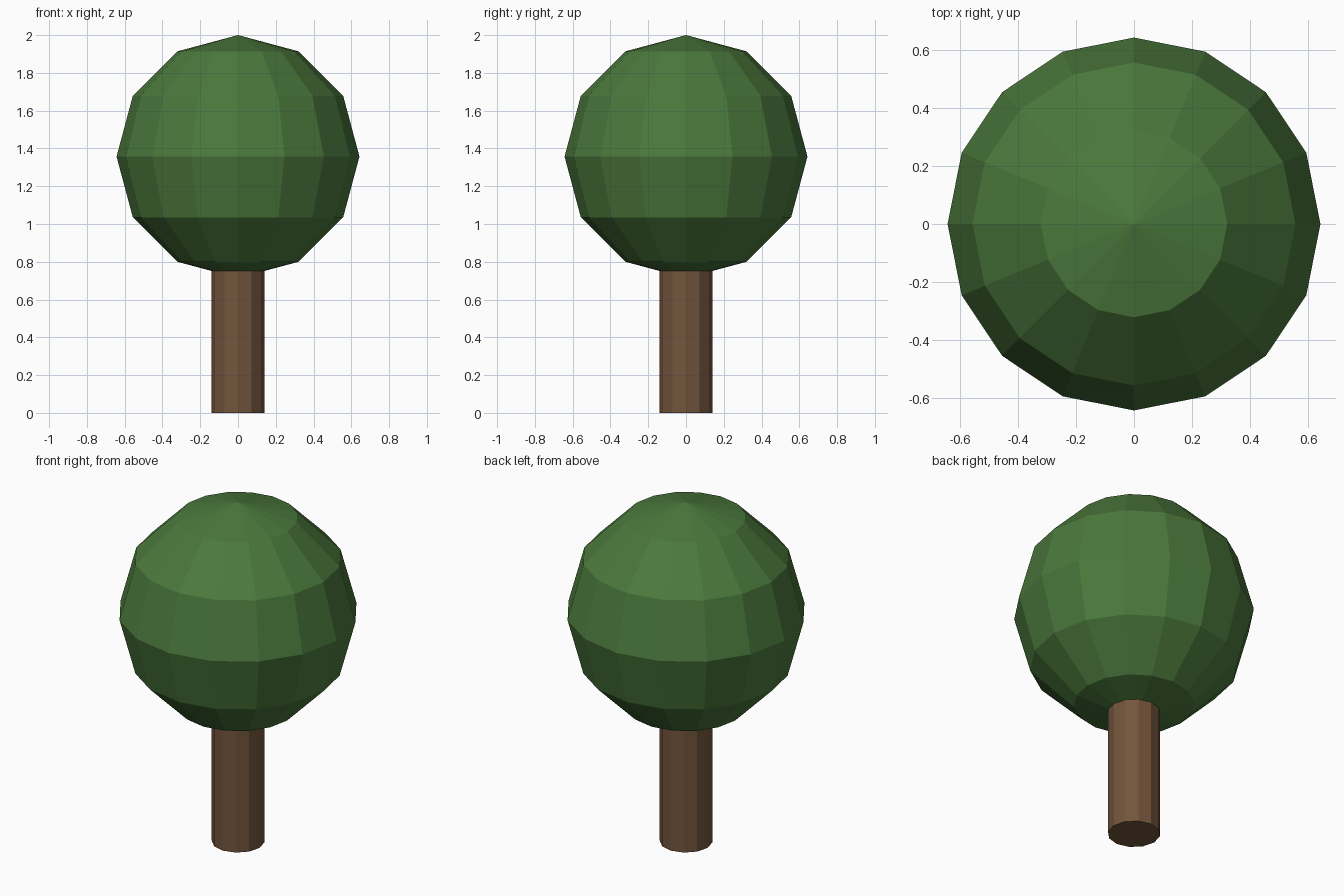
import bpy

if "Cube" in bpy.data.objects:
    bpy.data.objects.remove(bpy.data.objects["Cube"])


def finish(name, color):
    obj = bpy.context.object
    obj.name = name
    mat = bpy.data.materials.new(name + "_color")
    mat.diffuse_color = (*color, 1)
    mat.use_nodes = True
    mat.node_tree.nodes["Principled BSDF"].inputs["Base Color"].default_value = mat.diffuse_color
    obj.data.materials.append(mat)
    bpy.ops.object.transform_apply(location=True, rotation=True, scale=True)
    return obj


# Trunk: twelve-sided post reaching into the crown
trunk_height = 0.86
bpy.ops.mesh.primitive_cylinder_add(vertices=12, radius=0.141, depth=trunk_height,
                                    location=(0, 0, trunk_height / 2))
finish("trunk", (0.17, 0.09, 0.045))

# Crown: faceted low-poly ball
crown_radius = 0.643
bpy.ops.mesh.primitive_uv_sphere_add(segments=16, ring_count=6, radius=crown_radius,
                                     location=(0, 0, 2 - crown_radius))
finish("crown", (0.07, 0.19, 0.045))
